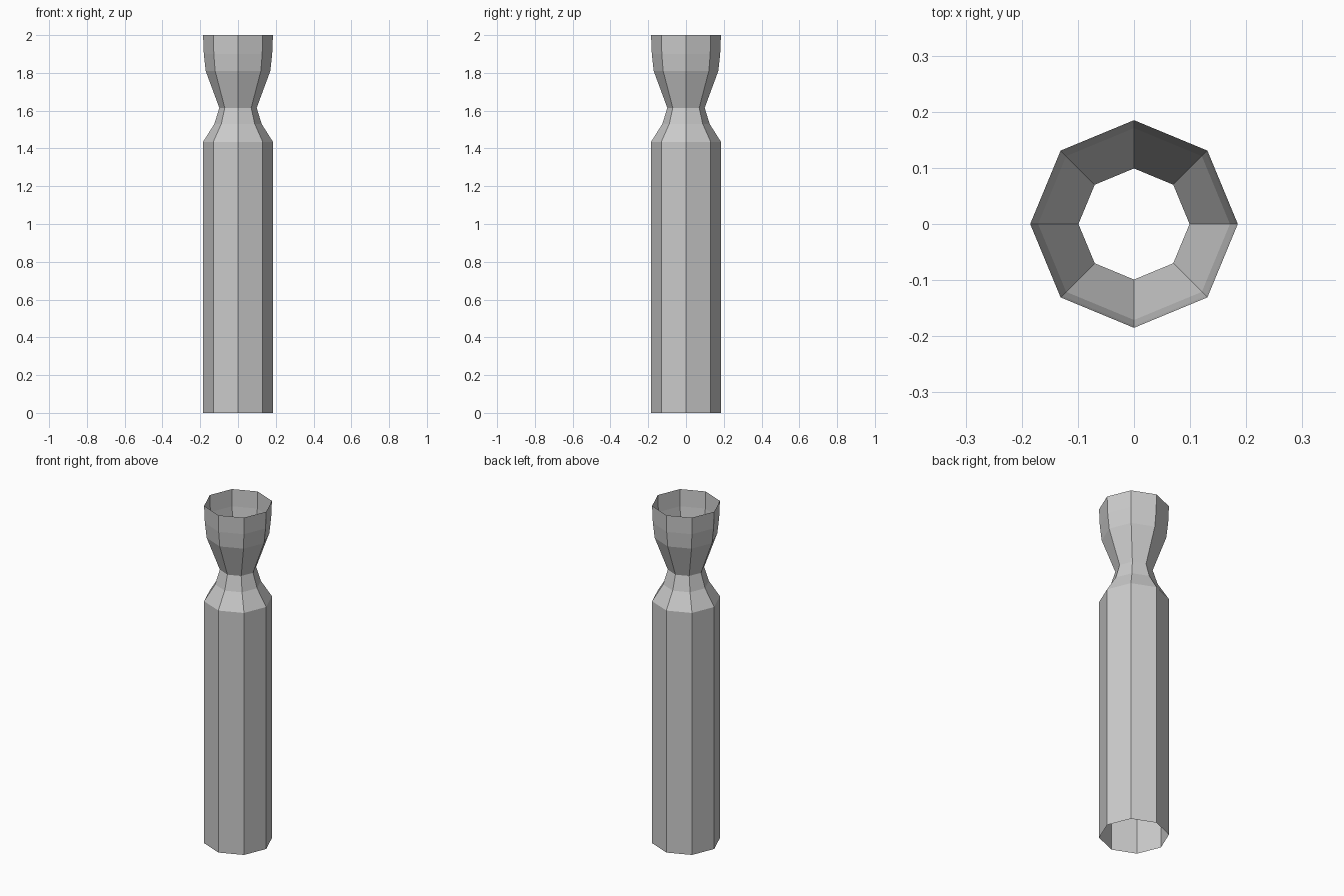
import bpy
import bmesh
from math import cos, sin, pi

if "Cube" in bpy.data.objects:
    bpy.data.objects.remove(bpy.data.objects["Cube"], do_unlink=True)

SIDES = 8
# Radius and height of each ring, from the open foot to the open rim
PROFILE = [(0.185, 0), (0.185, 1.435), (0.125, 1.53), (0.099, 1.615),
           (0.171, 1.81), (0.181, 1.9), (0.185, 2)]

# Plain grey paint
grey = bpy.data.materials.new("grey")
grey.use_nodes = True
colour = (0.6, 0.6, 0.6, 1)
grey.diffuse_color = colour
grey.node_tree.nodes["Principled BSDF"].inputs["Base Color"].default_value = colour

# Hollow post with a pinched neck and a flared cup, open at both ends
bm = bmesh.new()
rings = []
for radius, height in PROFILE:
    angles = [2 * pi * i / SIDES for i in range(SIDES)]
    rings.append([bm.verts.new((radius * cos(a), radius * sin(a), height)) for a in angles])
for low, high in zip(rings, rings[1:]):
    for i in range(SIDES):
        j = (i + 1) % SIDES
        bm.faces.new((low[i], low[j], high[j], high[i]))

mesh = bpy.data.meshes.new("bollard_post")
bm.to_mesh(mesh)
bm.free()
mesh.materials.append(grey)
post = bpy.data.objects.new("bollard_post", mesh)
bpy.context.collection.objects.link(post)
